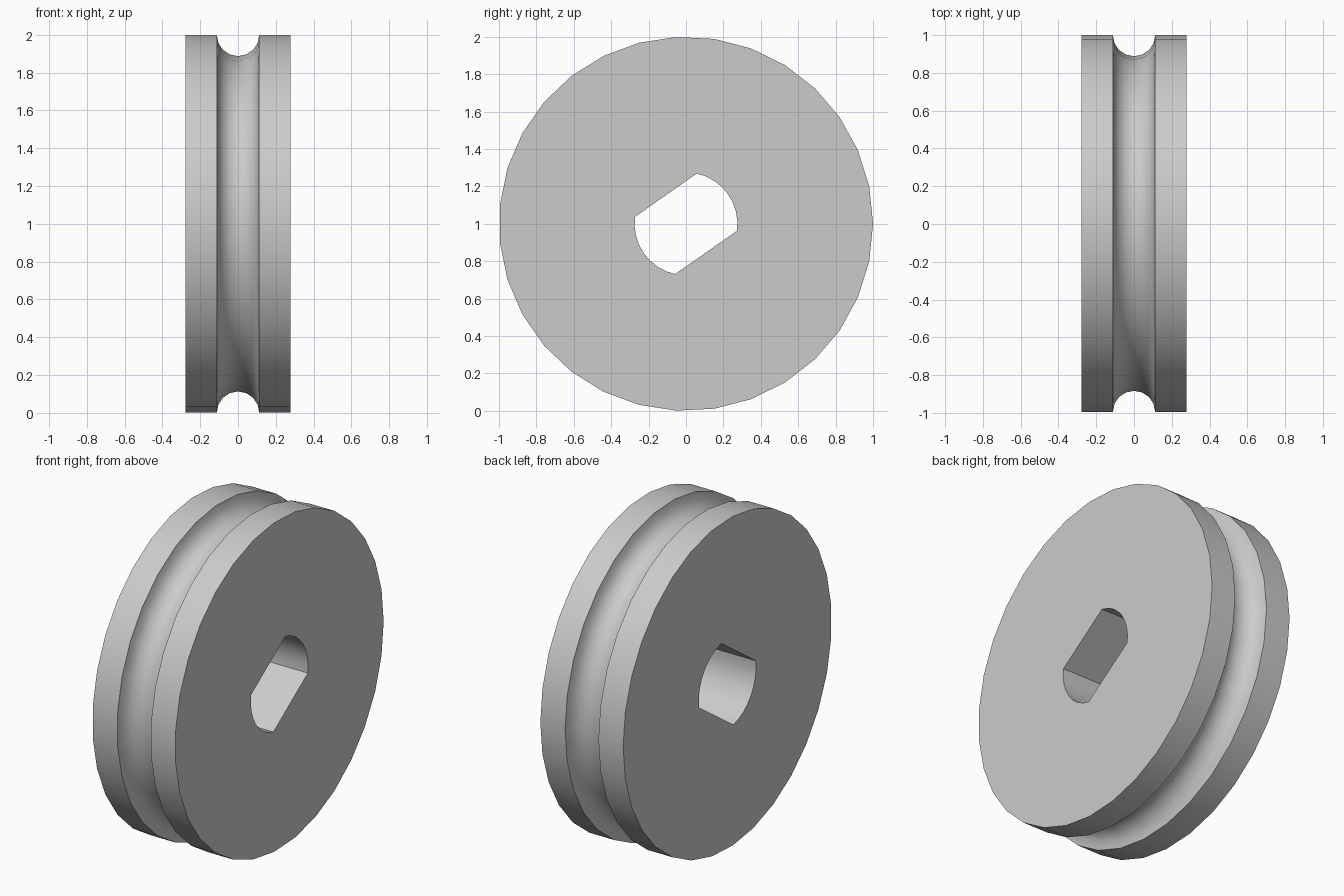
import bpy, bmesh
from math import sin, cos, pi, radians, acos

cube = bpy.data.objects.get("Cube")
if cube:
    bpy.data.objects.remove(cube, do_unlink=True)

SIDES = 31            # rim segments
HALF_WIDTH = 0.278
GROOVE = 0.112        # groove radius
HOLE_R, FLAT = 0.275, 0.187
HOLE_TILT = radians(35)
ARC_STEPS = 8

# Plain grey material
grey = bpy.data.materials.new("light_grey")
grey.use_nodes = True
colour = (0.6, 0.6, 0.6, 1)
grey.diffuse_color = colour
grey.node_tree.nodes["Principled BSDF"].inputs["Base Color"].default_value = colour

bm = bmesh.new()


def ring(x, outline):
    """Closed loop of vertices in the plane at x."""
    return [bm.verts.new((x, y, 1 + z)) for y, z in outline]


def circle(r):
    return [(r * cos(2 * pi * i / SIDES), r * sin(2 * pi * i / SIDES))
            for i in range(SIDES)]


def bridge(a, b):
    for i in range(len(a)):
        j = (i + 1) % len(a)
        bm.faces.new((a[i], a[j], b[j], b[i]))


# Outer rim: two flat treads with a rounded groove between them
profile = [(-HALF_WIDTH, 1)]
for k in range(ARC_STEPS + 1):
    t = pi * k / ARC_STEPS
    profile.append((-GROOVE * cos(t), 1 - GROOVE * sin(t)))
profile.append((HALF_WIDTH, 1))
rims = [ring(x, circle(r)) for x, r in profile]
for a, b in zip(rims, rims[1:]):
    bridge(a, b)

# Axle hole: circle with two parallel flats
spread = acos(FLAT / HOLE_R)
half_arc = pi / 2 - spread
outline = []
for side in (0, pi):
    for k in range(ARC_STEPS + 1):
        a = HOLE_TILT + side - half_arc + 2 * half_arc * k / ARC_STEPS
        outline.append((HOLE_R * cos(a), HOLE_R * sin(a)))
holes = [ring(x, outline) for x in (-HALF_WIDTH, HALF_WIDTH)]
bridge(*holes)

# Flat side faces between rim and hole
for rim, hole in ((rims[0], holes[0]), (rims[-1], holes[1])):
    edges = [bm.edges.get((loop[i - 1], loop[i]))
             for loop in (rim, hole) for i in range(len(loop))]
    bmesh.ops.triangle_fill(bm, edges=edges, use_beauty=True, use_dissolve=False)

bmesh.ops.recalc_face_normals(bm, faces=bm.faces[:])
mesh = bpy.data.meshes.new("grooved_wheel")
bm.to_mesh(mesh)
bm.free()
mesh.materials.append(grey)

wheel = bpy.data.objects.new("grooved_wheel", mesh)
bpy.context.collection.objects.link(wheel)
bpy.ops.object.select_all(action="DESELECT")
wheel.select_set(True)
bpy.context.view_layer.objects.active = wheel
bpy.ops.object.shade_smooth_by_angle(angle=radians(30))
